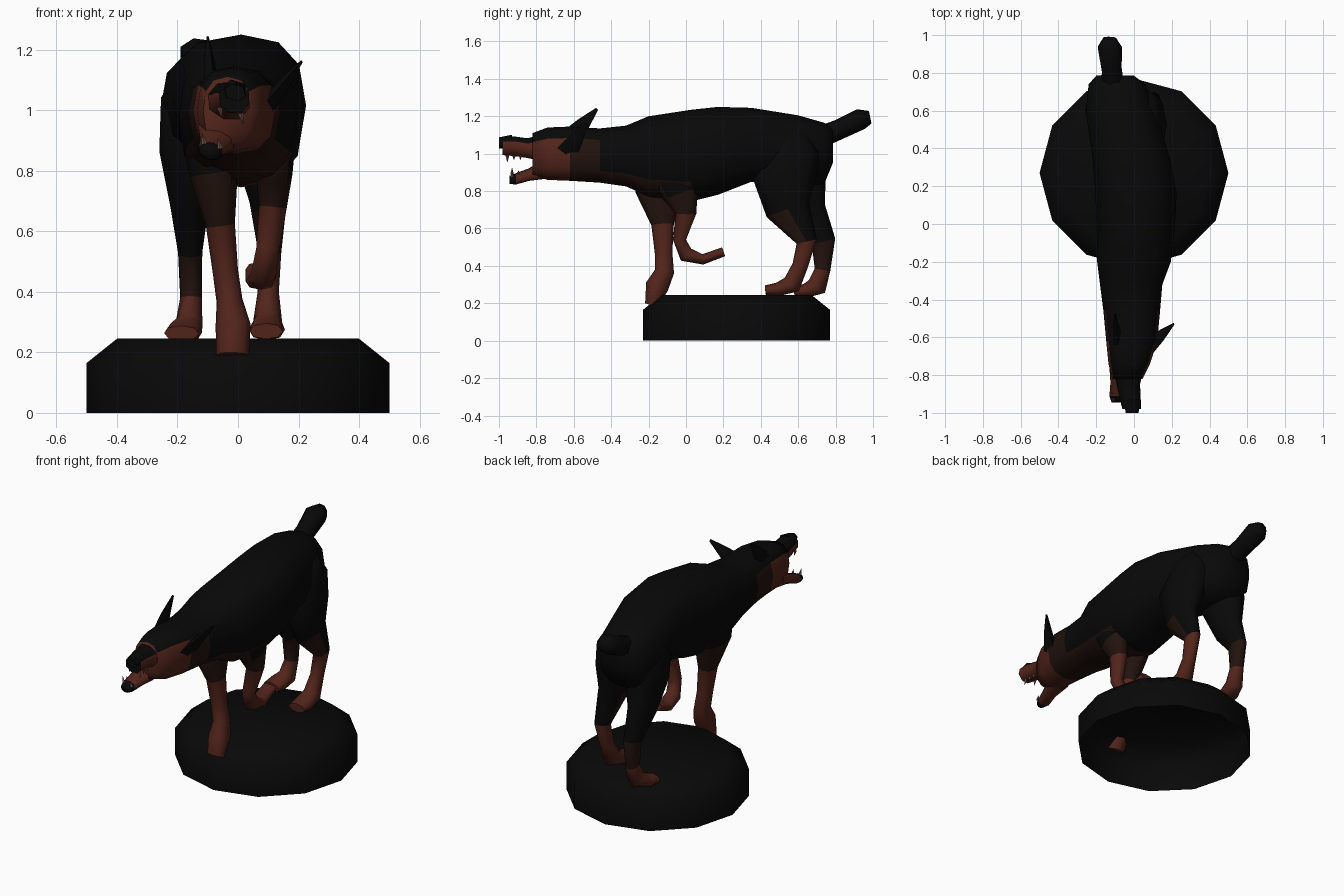
import bpy, bmesh, math
from mathutils import Vector


def material(name, rgb):
    m = bpy.data.materials.new(name)
    m.diffuse_color = (*rgb, 1)
    return m


BLACK = material("black_coat", (0.0025, 0.0025, 0.0025))
BROWN = material("dark_brown_coat", (0.016, 0.006, 0.004))
RUST = material("rust_coat", (0.085, 0.018, 0.011))
TOOTH = material("tooth", (0.16, 0.09, 0.07))
COATS = [BLACK, BROWN, RUST]


def power(v, p):
    return math.copysign(abs(v) ** p, v)


def loft(name, rings, sides=8, p=0.9, axis=None, paint=None, mats=COATS,
         open_start=False, roll=0.0, smooth=75):
    """Rings are (x, y, z, half width, half depth) set square to the path."""
    pts = [Vector(r[:3]) for r in rings]
    bm = bmesh.new()
    loops = []
    for i, r in enumerate(rings):
        t = Vector(axis) if axis else pts[min(i + 1, len(pts) - 1)] - pts[max(i - 1, 0)]
        t.normalize()
        u = Vector((math.cos(roll), 0, -math.sin(roll)))
        u = (u - t * u.dot(t)).normalized()
        v = t.cross(u)
        loop = []
        for k in range(sides):
            a = math.tau * k / sides
            loop.append(bm.verts.new(pts[i] + u * r[3] * power(math.cos(a), p)
                                     + v * r[4] * power(math.sin(a), p)))
        loops.append(loop)
    for a, b in zip(loops, loops[1:]):
        for k in range(sides):
            n = (k + 1) % sides
            bm.faces.new((a[k], a[n], b[n], b[k]))
    if not open_start:
        bm.faces.new(loops[0])
    bm.faces.new(loops[-1])
    bmesh.ops.recalc_face_normals(bm, faces=bm.faces)
    if paint:
        for f in bm.faces:
            f.material_index = paint(f.calc_center_median())
    me = bpy.data.meshes.new(name)
    bm.to_mesh(me)
    bm.free()
    for m in mats:
        me.materials.append(m)
    ob = bpy.data.objects.new(name, me)
    bpy.context.collection.objects.link(ob)
    bpy.ops.object.select_all(action='DESELECT')
    ob.select_set(True)
    bpy.context.view_layer.objects.active = ob
    bpy.ops.object.shade_smooth_by_angle(angle=math.radians(smooth))
    return ob


def by_height(brown, rust):
    return lambda c: 2 if c.z < rust else 1 if c.z < brown else 0


# Pedestal: open-bottomed twelve-sided shell with a chamfered rim
loft("pedestal", [(0, 0.27, 0, 0.5, 0.5), (0, 0.27, 0.165, 0.5, 0.5),
                  (0, 0.27, 0.245, 0.4, 0.4)], 12, 1, mats=[BLACK], open_start=True)

# Torso, neck and skull: (y, centre x, top z, bottom z, half width)
body = [(0.785, -0.10, 1.13, 0.95, 0.10), (0.74, -0.09, 1.165, 0.84, 0.15),
        (0.60, -0.07, 1.205, 0.82, 0.185), (0.35, -0.015, 1.245, 0.85, 0.205),
        (0.17, 0.01, 1.25, 0.78, 0.215), (0.03, 0.01, 1.235, 0.745, 0.21),
        (-0.20, 0.0, 1.20, 0.77, 0.195), (-0.32, -0.015, 1.15, 0.825, 0.165),
        (-0.46, -0.012, 1.135, 0.845, 0.15), (-0.62, -0.012, 1.145, 0.855, 0.135),
        (-0.74, -0.025, 1.14, 0.86, 0.11), (-0.82, -0.035, 1.11, 0.885, 0.08)]


def body_paint(c):
    if c.y < -0.6 and c.z < 1.06:
        return 2
    return 1 if c.y < 0.1 and c.z < 0.92 or c.y < -0.5 and c.z < 1.04 else 0


loft("body", [(x, y, (a + b) / 2, w, (a - b) / 2) for y, x, a, b, w in body],
     12, 0.8, axis=(0, -1, 0), paint=body_paint)

# Muzzle, nose and dropped lower jaw, rolled with the head
loft("muzzle", [(-0.03, -0.74, 1.03, 0.09, 0.08), (-0.03, -0.85, 1.03, 0.065, 0.055),
                (-0.02, -0.92, 1.04, 0.058, 0.055), (-0.012, -0.98, 1.04, 0.052, 0.05)],
     8, axis=(0, -1, 0), roll=0.3,
     paint=lambda c: 2 if c.z < 1.06 and c.y > -0.97 else 0)
loft("nose", [(-0.01, -0.93, 1.065, 0.045, 0.035), (-0.01, -1.0, 1.058, 0.036, 0.028)],
     6, axis=(0, -1, 0), roll=0.3, mats=[BLACK])
loft("lower_jaw", [(-0.06, -0.74, 0.925, 0.075, 0.06), (-0.075, -0.84, 0.888, 0.052, 0.032),
                   (-0.09, -0.91, 0.865, 0.042, 0.03), (-0.092, -0.945, 0.86, 0.028, 0.022)],
     8, axis=(0, -1, 0), roll=0.3, paint=lambda c: 0 if c.y < -0.92 else 2)


# Teeth: upper and lower rows on both sides
def tooth(name, x, y, z, h):
    loft(name, [(x, y, z, 0.01, 0.01), (x - 0.2 * h, y, z + h, 0.001, 0.001)],
         4, 1, mats=[TOOTH])


for s in (-1, 1):
    for i, h in enumerate((0.035, 0.022, 0.022)):
        y = -0.955 + 0.035 * i
        tooth("upper_tooth", -0.025 + s * 0.035, y, 1.0 - s * 0.01, -h)
        tooth("lower_tooth", -0.085 + s * 0.026, y + 0.025, 0.88 - s * 0.008, h)

# Ears
for name, base, tip in (("left_ear", (0.09, -0.64, 1.0), (0.21, -0.53, 1.16)),
                        ("right_ear", (-0.09, -0.63, 1.07), (-0.10, -0.475, 1.24))):
    b, t = Vector(base), Vector(tip)
    m = b.lerp(t, 0.5)
    loft(name, [(*b, 0.025, 0.06), (*m, 0.02, 0.04), (*t, 0.004, 0.008)],
         5, 1, mats=[BLACK])

# Docked tail
loft("tail", [(-0.11, 0.72, 1.09, 0.06, 0.06), (-0.12, 0.82, 1.13, 0.055, 0.055),
              (-0.13, 0.935, 1.185, 0.066, 0.058), (-0.13, 0.985, 1.195, 0.035, 0.035)],
     7, mats=[BLACK])

# Legs
loft("standing_front_leg",
     [(-0.09, -0.10, 1.02, 0.07, 0.09), (-0.10, -0.12, 0.92, 0.09, 0.13),
      (-0.08, -0.14, 0.79, 0.08, 0.13), (-0.058, -0.125, 0.62, 0.048, 0.06),
      (-0.042, -0.12, 0.47, 0.042, 0.047), (-0.028, -0.115, 0.37, 0.043, 0.052),
      (-0.016, -0.155, 0.29, 0.058, 0.062), (-0.018, -0.185, 0.19, 0.054, 0.035)],
     paint=by_height(0.82, 0.65))
loft("raised_front_leg",
     [(0.11, -0.10, 1.0, 0.06, 0.08), (0.12, -0.08, 0.9, 0.07, 0.11),
      (0.12, -0.03, 0.79, 0.06, 0.10), (0.115, 0.0, 0.68, 0.046, 0.055),
      (0.098, -0.035, 0.54, 0.038, 0.035), (0.085, 0.0, 0.46, 0.042, 0.042),
      (0.075, 0.09, 0.435, 0.05, 0.028), (0.07, 0.20, 0.475, 0.045, 0.025)],
     paint=by_height(0.82, 0.62))
loft("rear_hind_leg",
     [(-0.13, 0.56, 1.13, 0.06, 0.10), (-0.145, 0.58, 1.03, 0.11, 0.17),
      (-0.16, 0.60, 0.86, 0.10, 0.15), (-0.16, 0.645, 0.69, 0.065, 0.105),
      (-0.158, 0.735, 0.53, 0.04, 0.065), (-0.155, 0.73, 0.38, 0.036, 0.042),
      (-0.162, 0.70, 0.29, 0.045, 0.055), (-0.178, 0.64, 0.268, 0.06, 0.038),
      (-0.187, 0.585, 0.263, 0.058, 0.025)], paint=by_height(0.55, 0.42))
loft("forward_hind_leg",
     [(0.04, 0.55, 1.12, 0.06, 0.10), (0.055, 0.55, 1.02, 0.095, 0.17),
      (0.08, 0.525, 0.87, 0.095, 0.17), (0.10, 0.545, 0.70, 0.062, 0.12),
      (0.105, 0.645, 0.53, 0.038, 0.055), (0.10, 0.61, 0.40, 0.035, 0.042),
      (0.098, 0.565, 0.30, 0.048, 0.052), (0.095, 0.49, 0.275, 0.06, 0.036),
      (0.093, 0.425, 0.27, 0.055, 0.026)], paint=by_height(0.62, 0.5))
